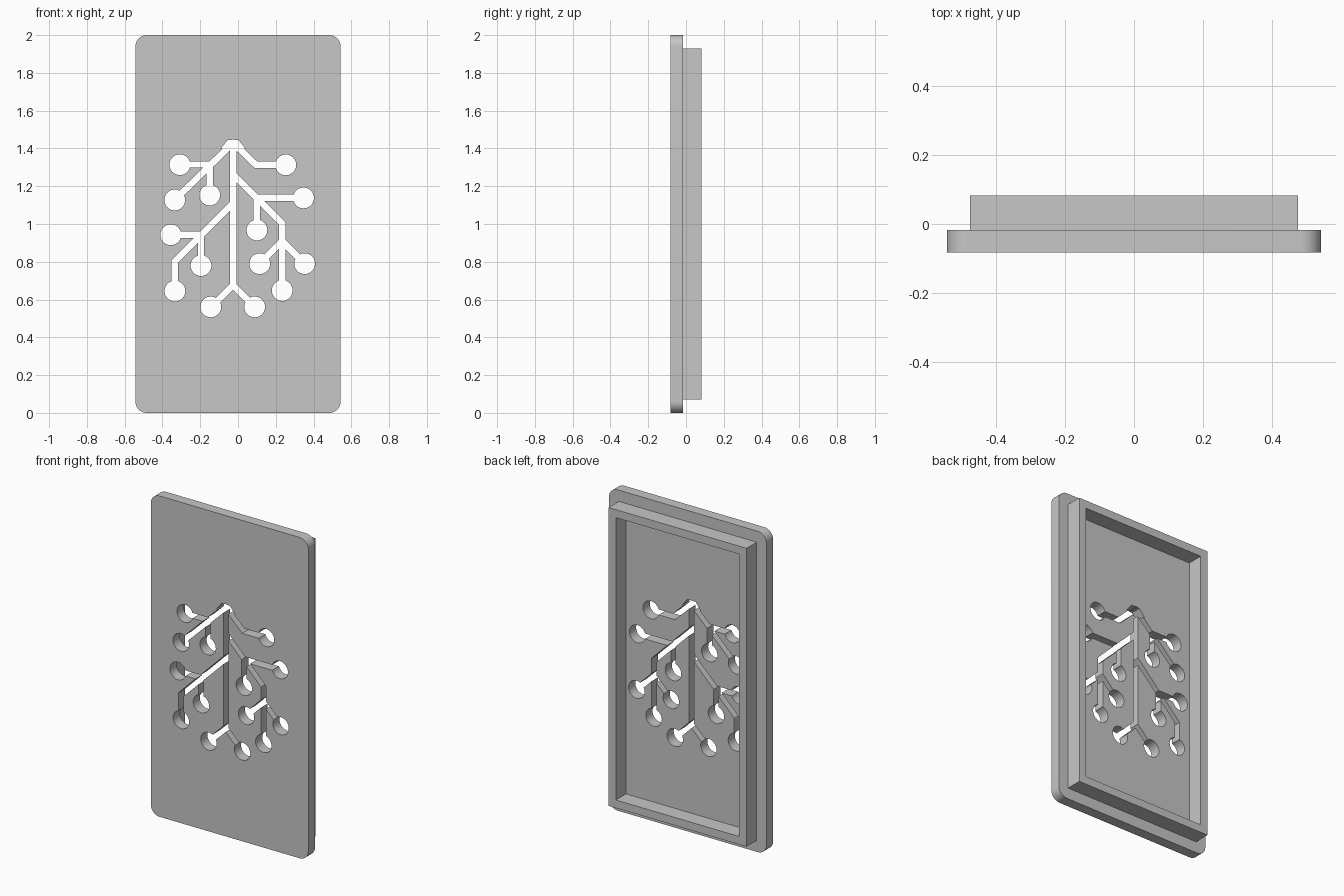
import bpy, bmesh
from math import sin, cos, pi
from mathutils import Vector

cube = bpy.data.objects.get("Cube")
if cube:
    bpy.data.objects.remove(cube)

grey = bpy.data.materials.new("grey plastic")
grey.use_nodes = True
grey.diffuse_color = (0.57, 0.57, 0.57, 1)
grey.node_tree.nodes["Principled BSDF"].inputs["Base Color"].default_value = grey.diffuse_color

FRONT, STEP, BACK = -0.083, -0.017, 0.083


def extrude(bm, faces, depth):
    """Turn flat faces into a closed solid reaching depth along y."""
    geom = bmesh.ops.extrude_face_region(bm, geom=faces, use_keep_orig=True)["geom"]
    bmesh.ops.translate(bm, vec=(0, depth, 0),
                        verts=[v for v in geom if isinstance(v, bmesh.types.BMVert)])


def prism(bm, points, y0, y1):
    """Extrude an (x, z) outline from y0 to y1."""
    face = bm.faces.new([bm.verts.new((x, y0, z)) for x, z in points])
    extrude(bm, [face], y1 - y0)


def finish(bm, name):
    bmesh.ops.recalc_face_normals(bm, faces=bm.faces)
    mesh = bpy.data.meshes.new(name)
    bm.to_mesh(mesh)
    bm.free()
    mesh.materials.append(grey)
    obj = bpy.data.objects.new(name, mesh)
    bpy.context.collection.objects.link(obj)
    return obj


def arc(cx, cz, radius, start, end, steps):
    return [(cx + radius * cos(start + (end - start) * i / steps),
             cz + radius * sin(start + (end - start) * i / steps)) for i in range(steps + 1)]


# Front plate with rounded corners
R, W, H = 0.06, 0.543, 2.0
outline = []
for k, (cx, cz) in enumerate([(W - R, H - R), (R - W, H - R), (R - W, R), (W - R, R)]):
    outline += arc(cx, cz, R, k * pi / 2, (k + 1) * pi / 2, 10)
bm = bmesh.new()
prism(bm, outline, FRONT, STEP)
plate = finish(bm, "front_plate")

# Branching circuit: each path is a chain of centre points
TX = -0.026
paths = [
    [(TX, 1.425), (TX, 0.67)],
    [(-0.144, 0.56), (TX, 0.675), (0.088, 0.56)],
    [(-0.335, 1.127), (TX, 1.43), (0.095, 1.313), (0.253, 1.313)],
    [(-0.31, 1.315), (-0.15, 1.315), (-0.15, 1.153)],
    [(TX, 1.264), (0.234, 1.004), (0.234, 0.648)],
    [(0.347, 1.138), (0.1, 1.138), (0.1, 0.968)],
    [(0.115, 0.79), (0.234, 0.909), (0.353, 0.79)],
    [(TX, 1.11), (-0.335, 0.801), (-0.335, 0.645)],
    [(-0.356, 0.943), (-0.196, 0.943), (-0.196, 0.78)],
]
pads = [(-0.308, 1.314), (-0.335, 1.127), (-0.15, 1.153), (0.253, 1.313), (0.347, 1.138),
        (0.1, 0.968), (-0.356, 0.943), (-0.196, 0.78), (-0.334, 0.645), (-0.144, 0.561),
        (0.088, 0.561), (0.234, 0.648), (0.115, 0.79), (0.353, 0.79)]
HALF = 0.017
Y0, Y1 = FRONT - 0.05, STEP + 0.05

bm = bmesh.new()
for path in paths:
    for a, b in zip(path, path[1:]):
        a, b = Vector(a), Vector(b)
        side = (b - a).normalized().orthogonal() * HALF
        prism(bm, [a + side, b + side, b - side, a - side], Y0, Y1)
    for x, z in path[1:-1]:                       # mitred joints
        prism(bm, arc(x, z, HALF / cos(pi / 8), pi / 8, 2 * pi + pi / 8, 8)[:-1], Y0, Y1)
for x, z in pads:
    prism(bm, arc(x, z, 0.055, 0, 2 * pi, 40)[:-1], Y0, Y1)
# Flat crown where the top branches meet
prism(bm, [(TX - 0.028, 1.445), (TX + 0.028, 1.445), (TX + 0.065, 1.4), (TX - 0.065, 1.4)], Y0, Y1)
cutter = finish(bm, "circuit_cutter")
cutter.hide_render = True

cut = plate.modifiers.new("circuit", "BOOLEAN")
cut.operation = "DIFFERENCE"
cut.solver = "EXACT"
cut.use_self = True
cut.object = cutter
bpy.context.view_layer.objects.active = plate
bpy.ops.object.select_all(action="DESELECT")
plate.select_set(True)
bpy.ops.object.modifier_apply(modifier=cut.name)
bpy.data.objects.remove(cutter)
bpy.ops.object.shade_smooth_by_angle(angle=pi / 6)

# Rectangular rim standing on the back of the plate
RIM_X, RIM_Z, WALL = 0.475, 0.93, 0.05
bm = bmesh.new()
outer, inner = [[bm.verts.new((sx * (RIM_X - inset), STEP, 1 + sz * (RIM_Z - inset)))
                 for sx, sz in ((-1, -1), (1, -1), (1, 1), (-1, 1))] for inset in (0, WALL)]
ring = [bm.faces.new((outer[i - 1], outer[i], inner[i], inner[i - 1])) for i in range(4)]
extrude(bm, ring, BACK - STEP)
finish(bm, "back_rim")
